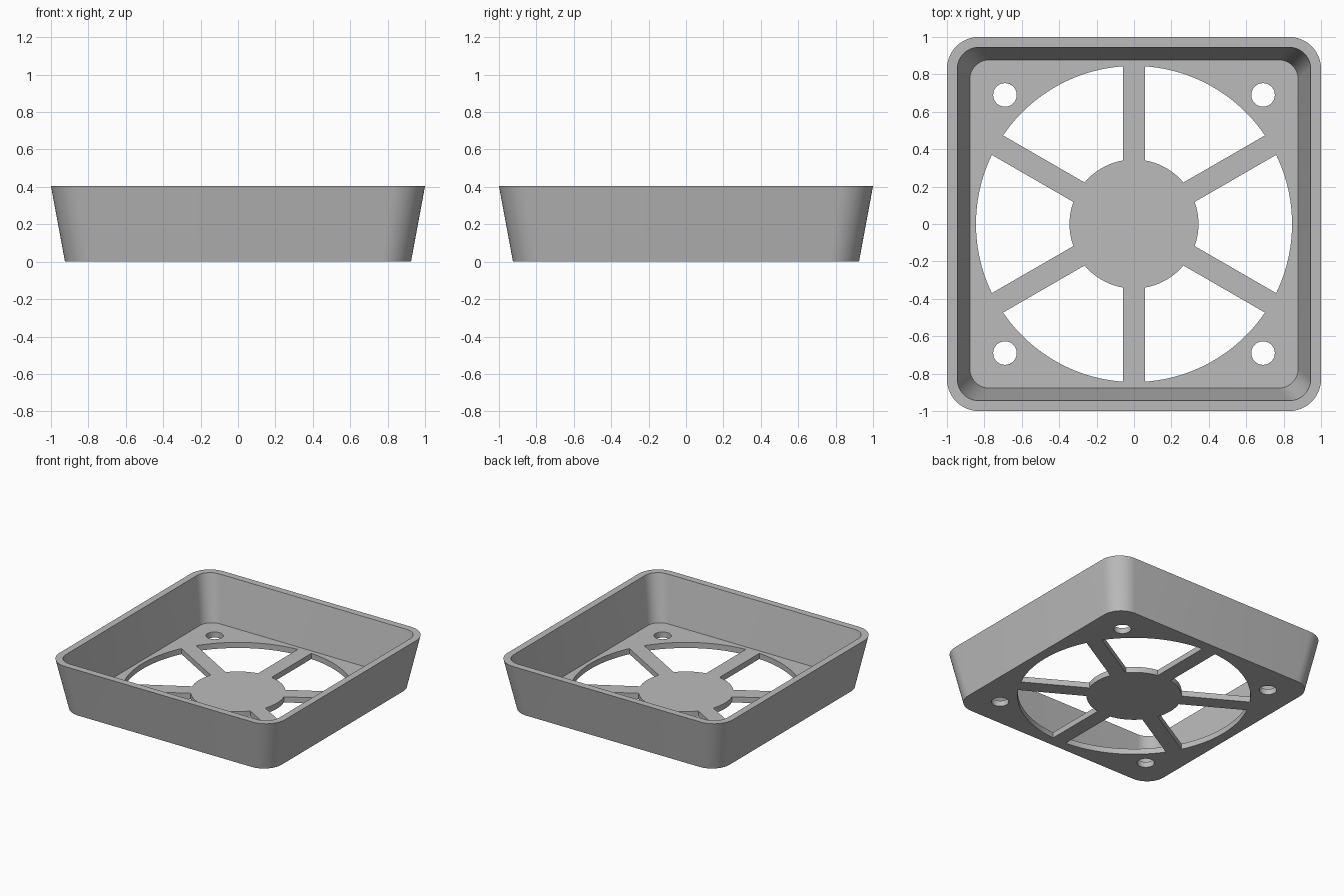
import bpy, bmesh
from math import sin, cos, asin, pi, radians

if "Cube" in bpy.data.objects:
    bpy.data.objects.remove(bpy.data.objects["Cube"])

HEIGHT, FLOOR = 0.405, 0.045
RING, HUB, SPOKE = 0.845, 0.345, 0.06

grey = bpy.data.materials.new("plain_grey")
grey.use_nodes = True
color = (0.5, 0.5, 0.5, 1)
grey.diffuse_color = color
grey.node_tree.nodes["Principled BSDF"].inputs["Base Color"].default_value = color


def arc(radius, start, end, steps, cx=0, cy=0):
    angles = [start + (end - start) * i / steps for i in range(steps + 1)]
    return [(cx + radius * cos(a), cy + radius * sin(a)) for a in angles]


def rounded_square(half, radius):
    c, points = half - radius, []
    for k, (sx, sy) in enumerate([(1, 1), (-1, 1), (-1, -1), (1, -1)]):
        points += arc(radius, k * pi / 2, (k + 1) * pi / 2, 12, sx * c, sy * c)
    return points


def loft(bm, sections):
    """Closed solid through a list of (outline, z) sections."""
    rings = [[bm.verts.new((x, y, z)) for x, y in pts] for pts, z in sections]
    for low, high in zip(rings, rings[1:]):
        for i in range(len(low)):
            j = (i + 1) % len(low)
            bm.faces.new((low[i], low[j], high[j], high[i]))
    bm.faces.new(rings[0][::-1])
    bm.faces.new(rings[-1])


def make_object(name, bm):
    bmesh.ops.recalc_face_normals(bm, faces=bm.faces)
    mesh = bpy.data.meshes.new(name)
    bm.to_mesh(mesh)
    bm.free()
    mesh.materials.append(grey)
    obj = bpy.data.objects.new(name, mesh)
    bpy.context.collection.objects.link(obj)
    return obj


# Flared tray: outer wall, rim, inner wall and floor
bm = bmesh.new()
loft(bm, [(rounded_square(0.925, 0.157), 0), (rounded_square(1, 0.17), HEIGHT),
          (rounded_square(0.945, 0.115), HEIGHT), (rounded_square(0.878, 0.105), FLOOR)])
tray = make_object("fan_guard_tray", bm)

# Cutters for the six windows between the spokes, and the screw holes
bm = bmesh.new()
outlines = []
for k in range(6):
    start, end = radians(30 + 60 * k), radians(90 + 60 * k)
    out, inn = asin(SPOKE / RING), asin(SPOKE / HUB)
    outlines.append(arc(RING, start + out, end - out, 20)
                    + arc(HUB, end - inn, start + inn, 10))
for x in (-0.69, 0.69):
    for y in (-0.69, 0.69):
        outlines.append(arc(0.063, 0, 2 * pi, 32, x, y)[:-1])
for outline in outlines:
    loft(bm, [(outline, -0.1), (outline, 0.2)])
cutter = make_object("floor_cutter", bm)
cutter.hide_render = True

# Cut the floor, then drop the cutter
bpy.context.view_layer.objects.active = tray
tray.select_set(True)
cut = tray.modifiers.new("floor_openings", 'BOOLEAN')
cut.operation, cut.solver, cut.object = 'DIFFERENCE', 'EXACT', cutter
bpy.ops.object.modifier_apply(modifier=cut.name)
bpy.data.objects.remove(cutter)
bpy.ops.object.shade_smooth_by_angle(angle=radians(30))
